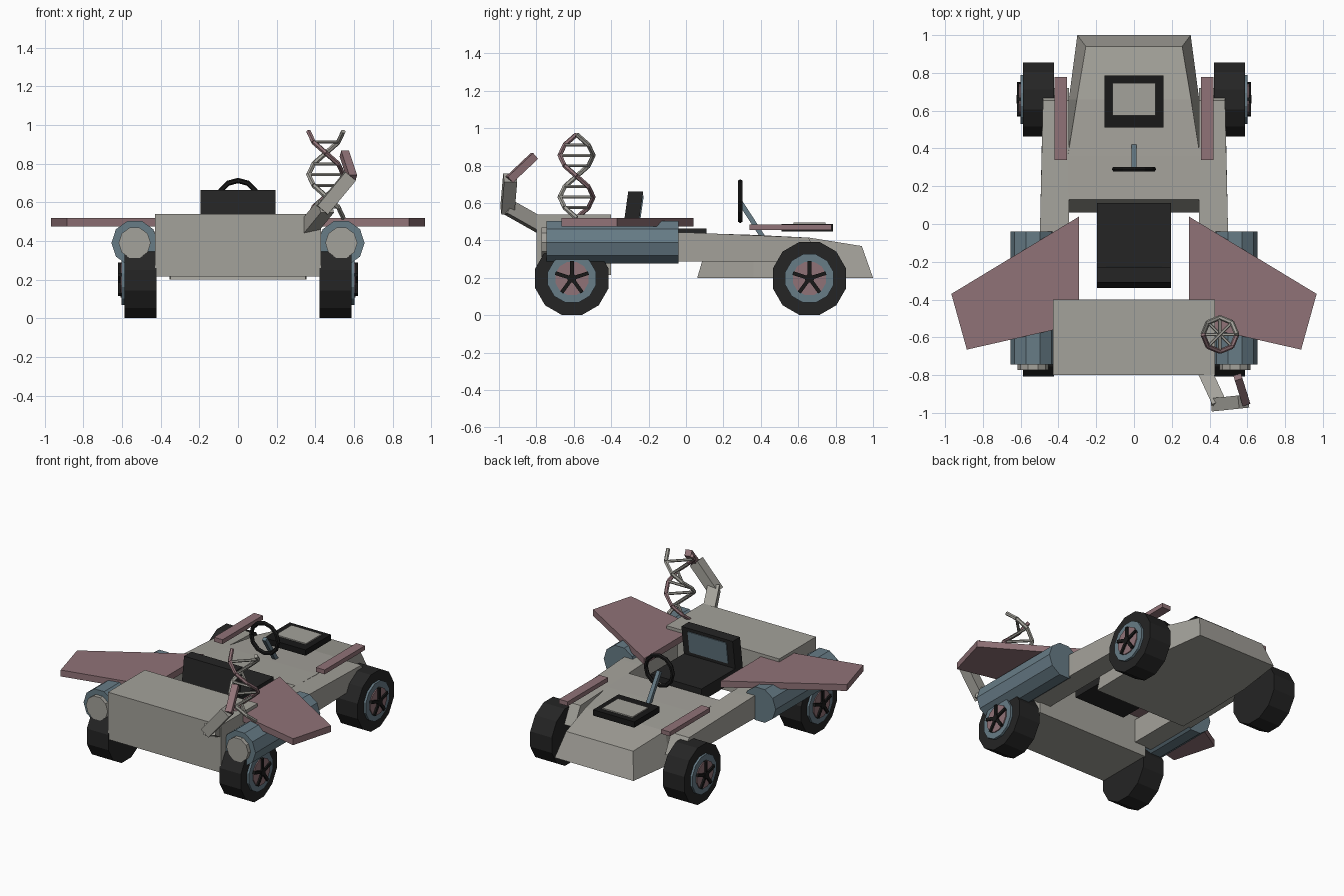
import bpy, bmesh, math
from mathutils import Vector

if "Cube" in bpy.data.objects:
    bpy.data.objects.remove(bpy.data.objects["Cube"])


def material(name, rgb):
    m = bpy.data.materials.new(name)
    m.diffuse_color = (*rgb, 1)
    m.use_nodes = True
    m.node_tree.nodes["Principled BSDF"].inputs["Base Color"].default_value = m.diffuse_color
    return m


GREY = material("warm grey", (0.37, 0.36, 0.325))
PINK = material("dusty pink", (0.28, 0.17, 0.185))
BLUE = material("steel blue", (0.135, 0.20, 0.24))
BLACK = material("rubber black", (0.018, 0.018, 0.018))
DARK = material("deep black", (0.009, 0.009, 0.009))


def loft(name, rings, mat):
    """Skin equal-length rings of points and cap both ends."""
    bm = bmesh.new()
    vs = [[bm.verts.new(p) for p in r] for r in rings]
    n = len(rings[0])
    for a, b in zip(vs, vs[1:]):
        for i in range(n):
            j = (i + 1) % n
            bm.faces.new((a[i], a[j], b[j], b[i]))
    bm.faces.new(vs[0])
    bm.faces.new(vs[-1])
    bmesh.ops.recalc_face_normals(bm, faces=bm.faces)
    me = bpy.data.meshes.new(name)
    bm.to_mesh(me)
    bm.free()
    me.materials.append(mat)
    ob = bpy.data.objects.new(name, me)
    bpy.context.collection.objects.link(ob)
    return ob


def box(name, x0, x1, y0, y1, z0, z1, mat):
    return loft(name, [[(x0, y0, z), (x1, y0, z), (x1, y1, z), (x0, y1, z)] for z in (z0, z1)], mat)


def prism(name, p, q, r, n, mat, flat=True):
    """n-sided prism from p to q, flat side up by default."""
    p, q = Vector(p), Vector(q)
    d = (q - p).normalized()
    up = Vector((0, 0, 1)) if abs(d.z) < 0.95 else Vector((0, 1, 0))
    v = (up - d * up.dot(d)).normalized()
    u = v.cross(d)
    ring = []
    for i in range(n):
        a = math.pi / 2 + 2 * math.pi * (i + (0.5 if flat else 0)) / n
        ring.append(u * math.cos(a) * r + v * math.sin(a) * r)
    return loft(name, [[p + o for o in ring], [q + o for o in ring]], mat)


def bar(name, p, q, w, mat):
    return prism(name, p, q, w / math.sqrt(2), 4, mat)


# Bodywork: rear box and tapering nose
box("rear_body", -0.43, 0.43, -0.80, -0.40, 0.215, 0.54, GREY)
nose = []
for yb, yt, wb, wt, zt in ((0.06, 0.13, 0.35, 0.35, 0.437), (0.36, 0.36, 0.355, 0.35, 0.43),
                           (0.66, 0.66, 0.345, 0.302, 0.415), (1.0, 0.94, 0.30, 0.255, 0.37)):
    nose.append([(-wb, yb, 0.20), (wb, yb, 0.20), (wt, yt, zt), (-wt, yt, zt)])
loft("nose", nose, GREY)

# Seat
box("seat_base", -0.195, 0.195, -0.335, 0.11, 0.38, 0.465, BLACK)


def seat_slab(name, w, ya, yb, z0, z1, mat):
    lean = 0.14
    loft(name, [[(-w, ya + lean * (z - 0.46), z), (w, ya + lean * (z - 0.46), z),
                 (w, yb + lean * (z - 0.46), z), (-w, yb + lean * (z - 0.46), z)] for z in (z0, z1)], mat)


seat_slab("seat_back", 0.195, -0.337, -0.257, 0.44, 0.663, BLACK)
seat_slab("seat_pad", 0.147, -0.258, -0.251, 0.49, 0.64, BLUE)

# Dashboard panel on the hood
box("panel_frame", -0.157, 0.157, 0.51, 0.787, 0.447, 0.487, DARK)
box("panel_screen", -0.115, 0.115, 0.575, 0.747, 0.486, 0.495, GREY)

# Steering wheel and column
bpy.ops.mesh.primitive_torus_add(major_segments=12, minor_segments=6, major_radius=0.103,
                                 minor_radius=0.014, location=(0, 0.29, 0.61),
                                 rotation=(math.pi / 2, 0, 0))
steer = bpy.context.object
steer.name = "steering_wheel"
steer.data.materials.append(DARK)
bar("steering_column", (0, 0.29, 0.605), (0, 0.41, 0.42), 0.026, BLUE)

for s, side in ((-1, "left"), (1, "right")):
    # Side rail joining nose and rear body
    rail = [[(s * 0.345, y0, z0), (s * wo, y0, z0), (s * wo, y1, z1), (s * 0.345, y1, z1)]
            for y0, z0, y1, z1, wo in ((-0.41, 0.288, -0.41, 0.45, 0.50), (0, 0.288, 0, 0.443, 0.497),
                                       (0.72, 0.288, 0.655, 0.415, 0.482))]
    loft(side + "_rail", rail, GREY)

    # Swept wing
    plan = ((0.29, 0.04), (0.967, -0.37), (0.885, -0.665), (0.29, -0.53))
    loft(side + "_wing", [[(s * x, y, z) for x, y in plan] for z in (0.475, 0.519)], PINK)

    # Strip above the hood edge
    x0, x1 = sorted((s * 0.356, s * 0.422))
    box(side + "_hood_strip", x0, x1, 0.34, 0.778, 0.455, 0.485, PINK)

    # Thruster with end cap
    prism(side + "_thruster", (s * 0.535, -0.745, 0.39), (s * 0.535, -0.04, 0.39), 0.12, 10, BLUE)
    prism(side + "_thruster_cap", (s * 0.535, -0.772, 0.39), (s * 0.535, -0.74, 0.39), 0.083, 10, GREY)

    # Wheels: tyre, rim, hub disc and five spokes
    for y, place in ((-0.61, "rear"), (0.66, "nose")):
        name = side + "_" + place
        z = 0.197

        def disc(part, xa, xb, r, n, mat):
            prism(name + part, (s * xa, y, z), (s * xb, y, z), r, n, mat)

        disc("_tyre", 0.423, 0.587, 0.203, 12, BLACK)
        disc("_rim", 0.55, 0.602, 0.134, 12, BLUE)
        disc("_hub_disc", 0.59, 0.609, 0.092, 12, PINK)
        disc("_hub", 0.60, 0.622, 0.025, 8, DARK)
        for k in range(5):
            a = math.pi / 2 + k * 2 * math.pi / 5
            c, d = math.cos(a), math.sin(a)
            bar(name + "_spoke_%d" % k, (s * 0.61, y, z),
                (s * 0.61, y + 0.093 * c, z + 0.093 * d), 0.02, DARK)

# Jointed arm at the back corner
bar("arm_lower", (0.365, -0.76, 0.47), (0.455, -0.955, 0.58), 0.075, GREY)
bar("arm_upper", (0.435, -0.955, 0.56), (0.58, -0.94, 0.735), 0.07, GREY)
bar("arm_tip", (0.592, -0.945, 0.725), (0.55, -0.81, 0.852), 0.042, PINK)

# Double helix: two strands with rungs
cx, cy, rad, top, turn, steps = 0.455, -0.585, 0.09, 0.967, 0.447, 8


def helix(k, start):
    a = start + 2 * math.pi * k / steps
    return (cx + rad * math.cos(a), cy + rad * math.sin(a), top - turn * k / steps)


for k in range(steps):
    prism("helix_pink_%d" % k, helix(k, math.pi), helix(k + 1, math.pi), 0.013, 6, PINK)
    prism("helix_grey_%d" % k, helix(k, 0), helix(k + 1, 0), 0.013, 6, GREY)
    if k:
        prism("helix_rung_%d" % k, helix(k, 0), helix(k, math.pi), 0.009, 6, GREY)
